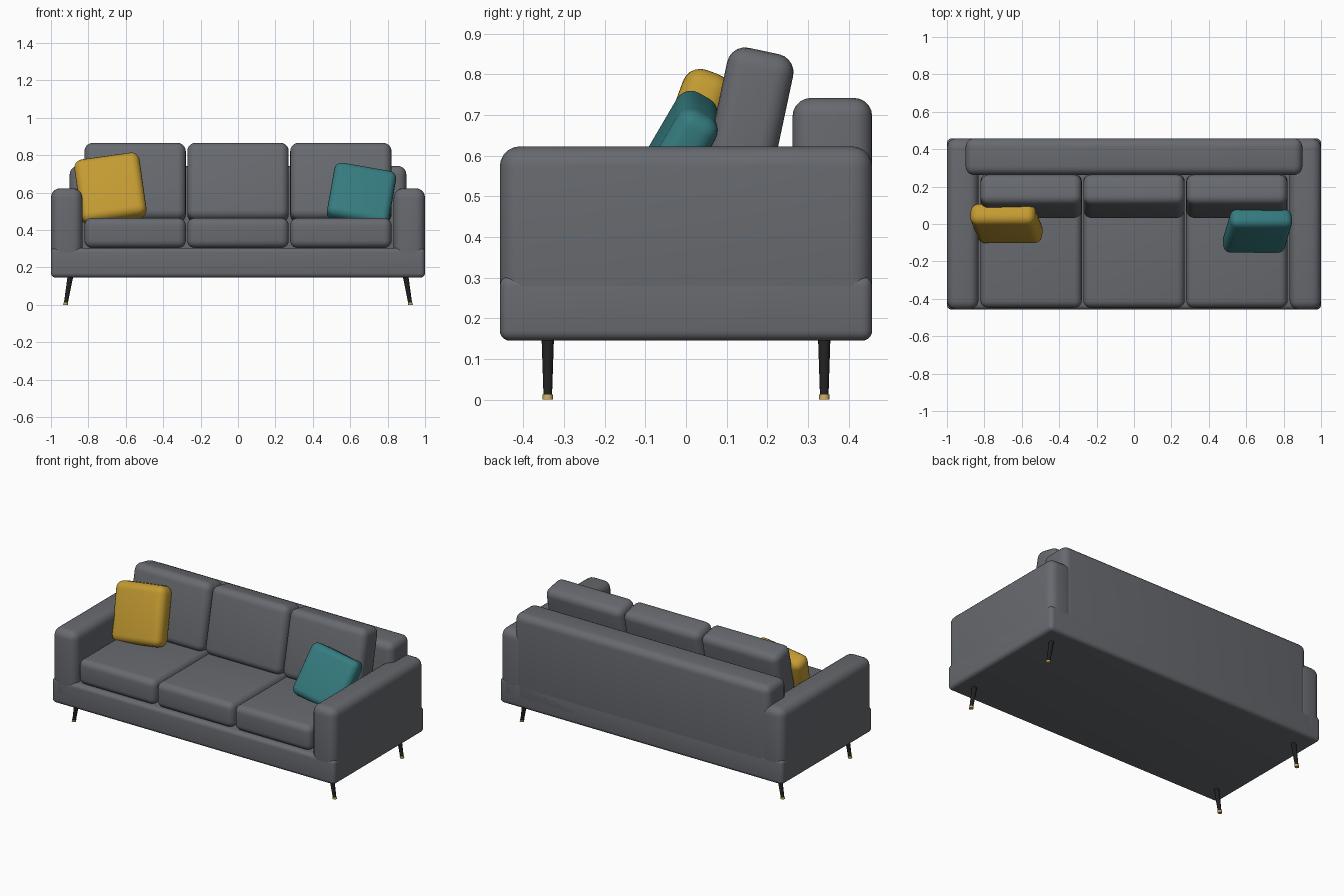
import bpy, bmesh, math
from mathutils import Matrix

if "Cube" in bpy.data.objects:
    bpy.data.objects.remove(bpy.data.objects["Cube"])


def material(name, rgb):
    m = bpy.data.materials.new(name)
    m.diffuse_color = (*rgb, 1)
    m.use_nodes = True
    m.node_tree.nodes["Principled BSDF"].inputs["Base Color"].default_value = m.diffuse_color
    return m


GREY = material("grey fabric", (0.135, 0.143, 0.158))
YELLOW = material("mustard fabric", (0.55, 0.33, 0.032))
TEAL = material("teal fabric", (0.036, 0.2, 0.215))
BLACK = material("black wood", (0.015, 0.015, 0.016))
BRASS = material("brass", (0.6, 0.4, 0.1))


def finish(bm, name, mat, angle):
    me = bpy.data.meshes.new(name)
    bm.to_mesh(me)
    bm.free()
    me.materials.append(mat)
    ob = bpy.data.objects.new(name, me)
    bpy.context.collection.objects.link(ob)
    bpy.ops.object.select_all(action='DESELECT')
    ob.select_set(True)
    bpy.context.view_layer.objects.active = ob
    bpy.ops.object.shade_smooth_by_angle(angle=math.radians(angle))
    return ob


def soft_box(name, centre, size, radius, mat, tilt=0, roll=0):
    """Rounded box; tilt about x, then roll about y, in degrees."""
    bm = bmesh.new()
    bmesh.ops.create_cube(bm, size=1)
    bmesh.ops.scale(bm, vec=size, verts=bm.verts)
    bmesh.ops.bevel(bm, geom=bm.edges[:], offset=radius, segments=5,
                    profile=0.5, affect='EDGES', clamp_overlap=True)
    ob = finish(bm, name, mat, 35)
    ob.location = centre
    ob.rotation_euler = (math.radians(tilt), math.radians(roll), 0)
    return ob


def slanted_cone(name, x, y, z0, z1, r0, r1, lean, mat):
    """Tapered round post whose foot leans outwards by lean per unit of height."""
    bm = bmesh.new()
    bmesh.ops.create_cone(bm, cap_ends=True, segments=20, radius1=r0, radius2=r1,
                          depth=z1 - z0, matrix=Matrix.Translation((0, 0, (z0 + z1) / 2)))
    for v in bm.verts:
        v.co.x += x - lean * v.co.z
        v.co.y += y
    return finish(bm, name, mat, 40)


# frame: base, back panel and arms
soft_box("base", (0, 0, 0.225), (2.0, 0.916, 0.16), 0.025, GREY)
soft_box("back_panel", (0, 0.36, 0.456), (1.8, 0.196, 0.572), 0.045, GREY)
for side, label in ((-1, "left"), (1, "right")):
    soft_box(label + "_arm", (side * 0.916, 0, 0.395), (0.168, 0.916, 0.456), 0.05, GREY)

# seat and back cushions
for i, label in enumerate(("left", "middle", "right")):
    x = (i - 1) * 0.55
    soft_box(label + "_seat_cushion", (x, -0.09, 0.384), (0.542, 0.716, 0.16), 0.04, GREY)
    soft_box(label + "_back_cushion", (x, 0.148, 0.652), (0.542, 0.166, 0.42), 0.045, GREY, tilt=-12)

# loose pillows
soft_box("mustard_pillow", (-0.682, 0.003, 0.62), (0.352, 0.12, 0.36), 0.045, YELLOW, -20, -8)
soft_box("teal_pillow", (0.66, -0.0375, 0.584), (0.335, 0.11, 0.33), 0.04, TEAL, -30, 10)

# splayed legs with brass tips
for sx, lx in ((-1, "left"), (1, "right")):
    for sy, ly in ((-1, "front"), (1, "back")):
        name = f"{ly}_{lx}_leg"
        slanted_cone(name, sx * 0.922, sy * 0.34, 0.01, 0.16, 0.0105, 0.0155, sx * 0.17, BLACK)
        slanted_cone(name + "_tip", sx * 0.922, sy * 0.34, 0, 0.013, 0.0125, 0.0125, sx * 0.17, BRASS)
